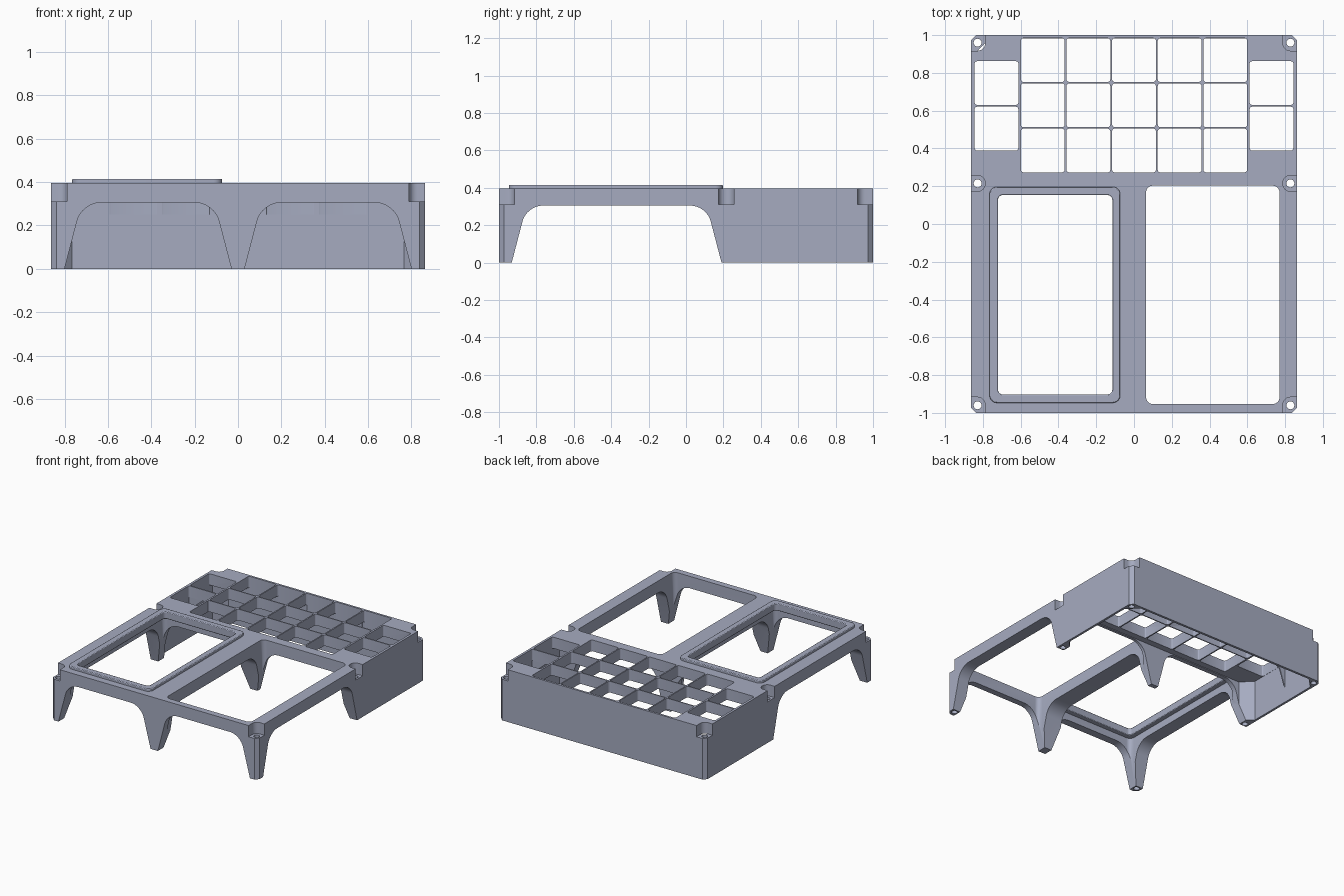
import bpy, bmesh, math
from mathutils import Vector

if "Cube" in bpy.data.objects:
    bpy.data.objects.remove(bpy.data.objects["Cube"])

mat = bpy.data.materials.new("blue_grey_plastic")
mat.diffuse_color = (0.38, 0.41, 0.53, 1)
mat.use_nodes = True
mat.node_tree.nodes["Principled BSDF"].inputs["Base Color"].default_value = mat.diffuse_color


def rounded(points, radii, n=6):
    """Polygon with each corner softened by its own tangent length."""
    out = []
    for i, p in enumerate(points):
        p, r = Vector(p), radii[i]
        if r == 0:
            out.append(p)
            continue
        a = p + (Vector(points[i - 1]) - p).normalized() * r
        b = p + (Vector(points[(i + 1) % len(points)]) - p).normalized() * r
        for k in range(n + 1):
            t = k / n
            # blend of a quadratic curve weighted close to a circular arc
            w = 0.707
            d = (1 - t) ** 2 + 2 * w * t * (1 - t) + t * t
            out.append((a * (1 - t) ** 2 + p * (2 * w * t * (1 - t)) + b * t * t) / d)
    return out


def rect(x0, x1, y0, y1, r=0.0, n=6):
    return rounded([(x0, y0), (x1, y0), (x1, y1), (x0, y1)], [r] * 4, n)


def prism(name, outline, lo, hi, axis="z"):
    """Extrude an outline between lo and hi along an axis."""
    place = {"z": lambda u, v, w: (u, v, w),
             "y": lambda u, v, w: (u, w, v),
             "x": lambda u, v, w: (w, u, v)}[axis]
    bm = bmesh.new()
    f = bm.faces.new([bm.verts.new(place(p[0], p[1], lo)) for p in outline])
    res = bmesh.ops.extrude_face_region(bm, geom=[f])
    vs = [g for g in res["geom"] if isinstance(g, bmesh.types.BMVert)]
    bmesh.ops.translate(bm, verts=vs, vec=Vector(place(0, 0, hi - lo)))
    bmesh.ops.recalc_face_normals(bm, faces=bm.faces)
    me = bpy.data.meshes.new(name)
    bm.to_mesh(me)
    bm.free()
    me.materials.append(mat)
    ob = bpy.data.objects.new(name, me)
    bpy.context.collection.objects.link(ob)
    return ob


def activate(ob):
    bpy.ops.object.select_all(action="DESELECT")
    ob.select_set(True)
    bpy.context.view_layer.objects.active = ob


def cut(ob, *cutter):
    c = prism("cutter", *cutter)
    c.hide_render = True
    m = ob.modifiers.new("cut", "BOOLEAN")
    m.operation, m.solver, m.object = "DIFFERENCE", "EXACT", c
    activate(ob)
    bpy.ops.object.modifier_apply(modifier=m.name)
    bpy.data.objects.remove(c)


def chamfered(x0, x1, y0, y1, c):
    return [(x0 + c, y0), (x1 - c, y0), (x1, y0 + c), (x1, y1 - c),
            (x1 - c, y1), (x0 + c, y1), (x0, y1 - c), (x0, y0 + c)]


def arch(a, b):
    """Tapered opening with soft upper corners."""
    pts = [(a - 0.026, -0.1), (b + 0.026, -0.1), (b - 0.08, 0.305), (a + 0.08, 0.305)]
    return rounded(pts, [0, 0, 0.085, 0.085], 8)


TOP = 0.395
body = prism("tray_body", chamfered(-0.862, 0.862, -1, 1, 0.026), 0, TOP)

# hollow underneath the rear grid
cut(body, chamfered(-0.845, 0.845, 0.225, 0.982, 0.08), -0.1, 0.31)

# two front windows
cut(body, rect(0.064, 0.77, -0.953, 0.203, 0.035), -0.1, 0.6)
cut(body, rect(-0.758, -0.076, -0.94, 0.19, 0.035), -0.1, 0.6)

# arches that leave the tapered legs
for a, b in ((-0.8, -0.03), (0.03, 0.8)):
    cut(body, arch(a, b), -1.1, 0.3, "y")
cut(body, arch(-0.932, 0.19), -1.1, 1.1, "x")

# rear grid of pockets
S = 0.116
for i in range(-2, 3):
    for j in range(3):
        x, y = i * 0.2415, 0.389 + j * 0.2395
        cut(body, rect(x - S, x + S, y - S, y + S, 0.014, 3), 0.25, 0.6)
for x in (-0.728, 0.728):
    for y in (0.505, 0.746):
        cut(body, rect(x - S, x + S, y - S, y + S, 0.014, 3), 0.25, 0.6)

# screw recesses and screw holes
for s in (-1, 1):
    for y, y0, y1 in ((-0.96, -1.1, -0.917), (0.215, 0.173, 0.257), (0.96, 0.917, 1.1)):
        xs = sorted((s * 0.788, s * 0.95))
        cut(body, rect(xs[0], xs[1], y0, y1, 0.04), 0.31, 0.6)
        ring = [(s * 0.828 + 0.021 * math.cos(k * math.pi / 10),
                 y + 0.021 * math.sin(k * math.pi / 10)) for k in range(20)]
        cut(body, ring, -0.1, 0.6)

# raised bezel around the left window
bezel = prism("window_bezel", rect(-0.765, -0.073, -0.947, 0.197, 0.04), 0.36, 0.415)
cut(bezel, rect(-0.72, -0.115, -0.902, 0.153, 0.025), 0.2, 0.6)
bev = bezel.modifiers.new("soft_edge", "BEVEL")
bev.width, bev.segments, bev.limit_method = 0.005, 2, "ANGLE"
bev.angle_limit = math.radians(50)

# small braces between the side pockets
for s in (-1, 1):
    prism("side_brace", [(s * 0.85, 0.1), (s * 0.85, 0.32), (s * 0.72, 0.32), (s * 0.8, 0.25)],
          0.621, 0.630, "y")

for ob in (body, bezel):
    activate(ob)
    bpy.ops.object.shade_smooth_by_angle(angle=math.radians(30))
